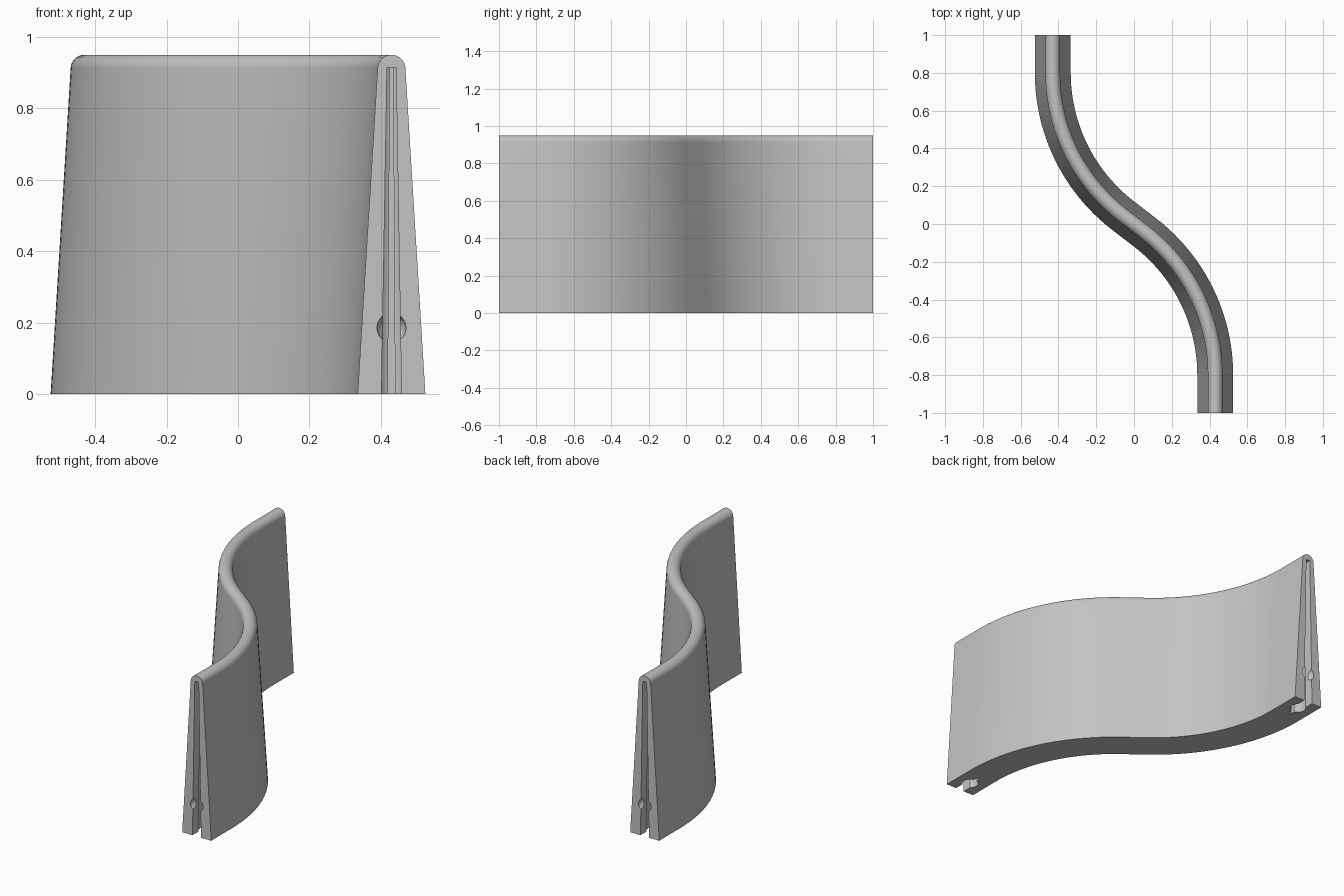
import bpy, bmesh, math
from mathutils import Vector

cube = bpy.data.objects.get("Cube")
if cube:
    bpy.data.objects.remove(cube, do_unlink=True)

HEIGHT, TOP_R, BASE_HALF = 0.95, 0.039, 0.095
SLOT_TOP = 0.915

grey = bpy.data.materials.new("light grey")
grey.use_nodes = True
grey.diffuse_color = (0.55, 0.55, 0.55, 1)
grey.node_tree.nodes["Principled BSDF"].inputs["Base Color"].default_value = grey.diffuse_color


def loft(name, rings, closed_caps=True):
    """Skin a list of equally sized closed rings and cap both ends."""
    bm = bmesh.new()
    rows = [[bm.verts.new(p) for p in ring] for ring in rings]
    n = len(rows[0])
    for a, b in zip(rows, rows[1:]):
        for i in range(n):
            j = (i + 1) % n
            bm.faces.new((a[i], a[j], b[j], b[i]))
    bm.faces.new(rows[0])
    bm.faces.new(rows[-1])
    bmesh.ops.recalc_face_normals(bm, faces=bm.faces[:])
    mesh = bpy.data.meshes.new(name)
    bm.to_mesh(mesh)
    bm.free()
    mesh.materials.append(grey)
    obj = bpy.data.objects.new(name, mesh)
    bpy.context.collection.objects.link(obj)
    return obj


# S-shaped centre line: straight end, arc, short straight middle, then mirrored
TURN, R, X_END, Y_ARC, STEPS = math.radians(52), 0.953, 0.43, 0.8, 24
half = [(Vector((X_END, -1)), 0.0)]
for k in range(STEPS + 1):
    a = TURN * k / STEPS
    half.append((Vector((X_END - R * (1 - math.cos(a)), -Y_ARC + R * math.sin(a))), a))
path = half + [(-p, a) for p, a in reversed(half)]

# Tapered wall profile with a rounded top
profile = [(-BASE_HALF, 0)]
for k in range(17):
    a = math.pi * (1 - k / 16)
    profile.append((TOP_R * math.cos(a), HEIGHT - TOP_R + TOP_R * math.sin(a)))
profile.append((BASE_HALF, 0))
wall = loft("curved_wall", [
    [(p.x + o * math.cos(a), p.y + o * math.sin(a), z) for o, z in profile]
    for p, a in path])

# Keyhole outline for the end sockets: mouth, round pocket, narrow slit
NECK, POCKET, DEPTH, SLIT = 0.028, 0.045, 0.09, 0.01
start = math.asin(NECK / POCKET)
stop = math.pi - math.asin(SLIT / POCKET)
side = [(NECK, -0.02)]
for k in range(13):
    a = start + (stop - start) * k / 12
    side.append((POCKET * math.sin(a), DEPTH - POCKET * math.cos(a)))
side.append((SLIT, 0.16))
outline = side + [(-x, d) for x, d in reversed(side)]


def cut(cutter):
    cutter.hide_render = True
    mod = wall.modifiers.new("cut", 'BOOLEAN')
    mod.operation, mod.solver, mod.object = 'DIFFERENCE', 'EXACT', cutter
    bpy.ops.object.select_all(action='DESELECT')
    wall.select_set(True)
    bpy.context.view_layer.objects.active = wall
    bpy.ops.object.modifier_apply(modifier=mod.name)
    bpy.data.objects.remove(cutter, do_unlink=True)


# Tapered socket and snap dimple at both ends
for s in (1, -1):
    rings = []
    for z in (-0.02, SLOT_TOP):
        f = 1 - 0.55 * z / SLOT_TOP
        rings.append([(s * (X_END + x * f), s * (d - 1), z) for x, d in outline])
    cut(loft("socket_cutter", rings))
    bpy.ops.mesh.primitive_uv_sphere_add(segments=24, ring_count=12, radius=0.041,
                                         location=(s * X_END, -s * 1.001, 0.185))
    dimple = bpy.context.object
    dimple.data.materials.append(grey)
    cut(dimple)

bpy.ops.object.select_all(action='DESELECT')
wall.select_set(True)
bpy.context.view_layer.objects.active = wall
bpy.ops.object.shade_smooth_by_angle(angle=math.radians(30))
